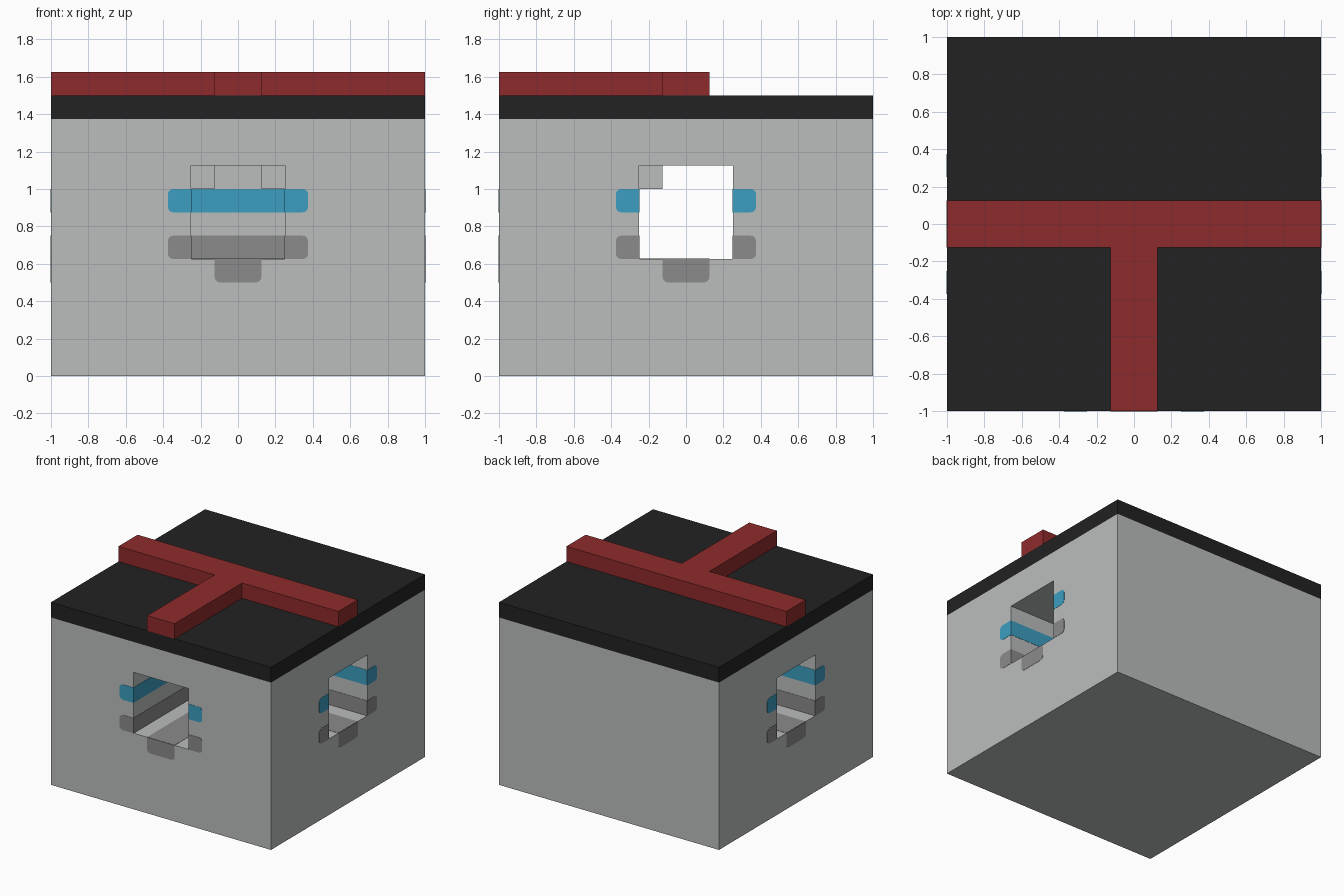
import bpy, bmesh, math
from mathutils import Vector, Matrix

cube = bpy.data.objects.get("Cube")
if cube:
    bpy.data.objects.remove(cube, do_unlink=True)


def material(name, r, g, b):
    m = bpy.data.materials.new(name)
    m.use_nodes = True
    m.diffuse_color = (r, g, b, 1)
    m.node_tree.nodes["Principled BSDF"].inputs["Base Color"].default_value = (r, g, b, 1)
    return m


WALL = material("pale grey", 0.497, 0.515, 0.515)
ROOF = material("near black", 0.016, 0.016, 0.016)
RED = material("dark red", 0.275, 0.024, 0.025)
BLUE = material("sky blue", 0.045, 0.337, 0.527)
GREY = material("mid grey", 0.262, 0.258, 0.258)

THIN = 0.002          # thickness of painted plates
HOLE = 0.25           # half width of the tunnel
FLOOR, CEILING = 0.625, 1.125
STRIPES = (("blue", 0.875, BLUE), ("grey", FLOOR, GREY))
BAND = 0.125          # height of a stripe


def prism(name, points, direction, mat):
    """Extrude a flat outline along a vector."""
    bm = bmesh.new()
    face = bm.faces.new([bm.verts.new(p) for p in points])
    top = bmesh.ops.extrude_face_region(bm, geom=[face], use_keep_orig=True)["geom"]
    verts = [g for g in top if isinstance(g, bmesh.types.BMVert)]
    bmesh.ops.translate(bm, verts=verts, vec=direction)
    bmesh.ops.recalc_face_normals(bm, faces=bm.faces[:])
    mesh = bpy.data.meshes.new(name)
    bm.to_mesh(mesh)
    bm.free()
    mesh.materials.append(mat)
    obj = bpy.data.objects.new(name, mesh)
    bpy.context.collection.objects.link(obj)
    return obj


def box(name, x, y, z, mat):
    outline = [(x[0], y[0], z[0]), (x[1], y[0], z[0]), (x[1], y[1], z[0]), (x[0], y[1], z[0])]
    return prism(name, outline, Vector((0, 0, z[1] - z[0])), mat)


def tee(name, half, reach, z0, z1, mat):
    """T-shaped slab: a bar across x with a stem to the front."""
    outline = [(-reach, half), (-reach, -half), (-half, -half), (-half, -reach),
               (half, -reach), (half, -half), (reach, -half), (reach, half)]
    return prism(name, [(x, y, z0) for x, y in outline], Vector((0, 0, z1 - z0)), mat)


def tab_outline(length, width, r=0.03, steps=5):
    """Tab from u = 0 to length, with rounded corners at the far end."""
    pts = [(0, -width / 2)]
    for side, start in ((-1, -math.pi / 2), (1, 0)):
        for i in range(steps + 1):
            a = start + i / steps * math.pi / 2
            pts.append((length - r + r * math.cos(a), side * (width / 2 - r) + r * math.sin(a)))
    return pts + [(0, width / 2)]


# Block with a three-way tunnel
body = box("body", (-1, 1), (-1, 1), (0, 1.375), WALL)
cutter = tee("tunnel_cutter", HOLE, 1.2, FLOOR, CEILING, WALL)
cutter.hide_render = True
cut = body.modifiers.new("tunnel", "BOOLEAN")
cut.object = cutter
cut.operation = "DIFFERENCE"
cut.solver = "EXACT"
bpy.context.view_layer.objects.active = body
bpy.ops.object.modifier_apply(modifier=cut.name)
bpy.data.objects.remove(cutter, do_unlink=True)

# Roof slab, raised T on top, and T stripe on the tunnel floor
box("roof", (-1, 1), (-1, 1), (1.375, 1.5), ROOF)
tee("roof_tee", 0.125, 1, 1.5, CEILING + 0.5, RED)
tee("floor_stripe", 0.125, 1, FLOOR, FLOOR + THIN, GREY)

# Stripes along the tunnel walls
for label, z, mat in STRIPES:
    span = (z, z + BAND)
    box(f"{label}_back_stripe", (-1, 1), (HOLE - THIN, HOLE), span, mat)
    for side, s in (("left", 1), ("right", -1)):
        box(f"{label}_{side}_arm_stripe", sorted((s * HOLE, s)), (-HOLE, -HOLE + THIN), span, mat)
        box(f"{label}_{side}_stem_stripe", sorted((s * HOLE, s * (HOLE - THIN))),
            (-1, -HOLE), span, mat)

# Small blocks under the ceiling at the inner corners
for side, s in (("left", 1), ("right", -1)):
    box(f"{side}_corner_block", sorted((s * 0.125, s * HOLE)), (-HOLE, -0.125), (1, CEILING), WALL)

# Rounded stripe ends around the three openings
for opening, angle in (("front", 0), ("left", math.pi / 2), ("right", -math.pi / 2)):
    turn = Matrix.Rotation(angle, 3, "Z")
    out = turn @ Vector((0, -THIN, 0))
    for label, z, mat in STRIPES:
        for s in (1, -1):
            pts = [turn @ Vector((s * (HOLE + u), -1, z + BAND / 2 + v))
                   for u, v in tab_outline(0.125, BAND)]
            prism(f"{opening}_{label}_tab", pts, out, mat)
    pts = [turn @ Vector((v, -1, FLOOR - u)) for u, v in tab_outline(0.125, 0.25)]
    prism(f"{opening}_floor_tab", pts, out, GREY)
